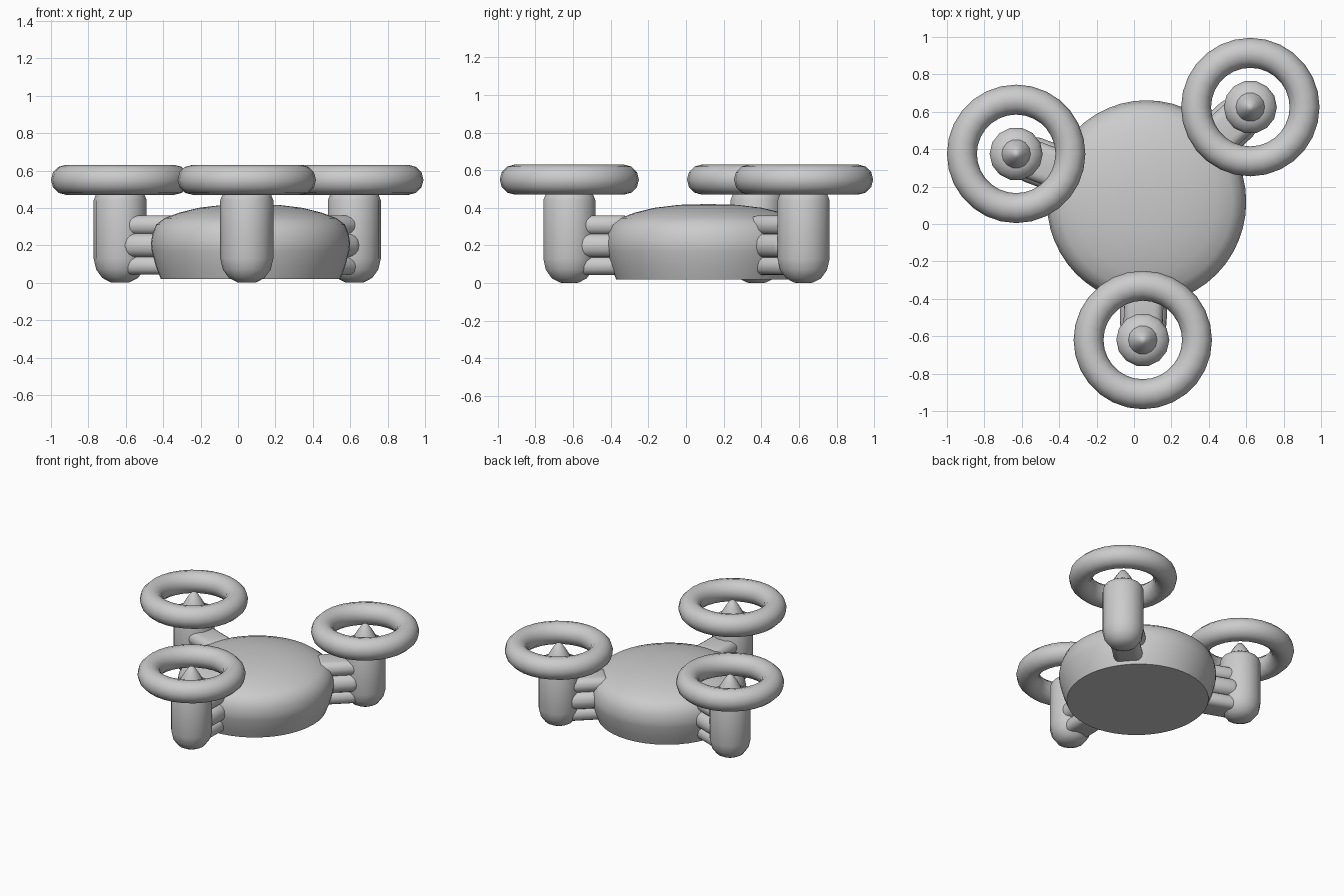
import bpy, bmesh, math
from mathutils import Vector

if "Cube" in bpy.data.objects:
    bpy.data.objects.remove(bpy.data.objects["Cube"])

BODY = Vector((0.067, 0.118, 0))
PODS = {"front": (0.047, -0.62), "right": (0.622, 0.625), "left": (-0.63, 0.375)}


def add_object(name, bm, loc, rot=0.0, angle=40):
    bmesh.ops.recalc_face_normals(bm, faces=bm.faces)
    mesh = bpy.data.meshes.new(name)
    bm.to_mesh(mesh)
    bm.free()
    ob = bpy.data.objects.new(name, mesh)
    bpy.context.collection.objects.link(ob)
    ob.location = loc
    ob.rotation_euler.z = rot
    bpy.ops.object.select_all(action='DESELECT')
    ob.select_set(True)
    bpy.context.view_layer.objects.active = ob
    bpy.ops.object.shade_smooth_by_angle(angle=math.radians(angle))
    return ob


def lathe(name, profile, loc, sides, closed=False, angle=40):
    """Spin an (r, z) profile around the z axis."""
    bm = bmesh.new()
    vs = [bm.verts.new((r, 0, z)) for r, z in profile]
    edges = [bm.edges.new(p) for p in zip(vs, vs[1:])]
    if closed:
        edges.append(bm.edges.new((vs[-1], vs[0])))
    bmesh.ops.spin(bm, geom=vs + edges, axis=(0, 0, 1), cent=(0, 0, 0),
                   angle=math.tau, steps=sides, use_merge=True)
    bmesh.ops.remove_doubles(bm, verts=bm.verts, dist=0.0005)
    return add_object(name, bm, loc, angle=angle)


def rounded_bar(name, loc, rot, size, bevel):
    bm = bmesh.new()
    bmesh.ops.create_cube(bm, size=1)
    bmesh.ops.scale(bm, vec=size, verts=bm.verts)
    bmesh.ops.bevel(bm, geom=list(bm.edges), offset=bevel, segments=4,
                    profile=0.5, affect='EDGES')
    return add_object(name, bm, loc, rot)


# domed disc body with a flat underside
lathe("body", [(0, 0.02), (0.48, 0.02), (0.507, 0.09), (0.528, 0.17), (0.533, 0.21),
               (0.525, 0.26), (0.505, 0.31), (0.46, 0.345), (0.38, 0.375), (0.28, 0.4),
               (0.15, 0.416), (0, 0.42)], BODY, 48)
bpy.context.object.scale.y = 1.02

pod_profile = [(0, 0), (0.05, 0.002), (0.095, 0.025), (0.128, 0.07), (0.142, 0.13),
               (0.142, 0.44), (0.128, 0.475), (0.08, 0.505), (0, 0.505)]
spinner_profile = [(0, 0.49), (0.08, 0.495), (0.074, 0.515), (0.045, 0.565),
                   (0.02, 0.6), (0, 0.61)]
ring_profile = [(0.29 + 0.08 * math.cos(i * math.tau / 12),
                 0.55 + 0.08 * math.sin(i * math.tau / 12)) for i in range(12)]

for side, (x, y) in PODS.items():
    loc = Vector((x, y, 0))
    # motor pod, nose spinner and rotor ring
    lathe(side + "_pod", pod_profile, loc, 14, angle=50)
    lathe(side + "_spinner", spinner_profile, loc, 14)
    lathe(side + "_ring", ring_profile, loc, 28, closed=True)

    # three stacked bars joining the pod to the body
    d = loc - BODY
    rot = math.atan2(d.y, d.x)
    u = d.normalized()
    for part, z, size, bevel in (
            ("upper", 0.308, (0.30, 0.21, 0.105), 0.048),
            ("middle", 0.2, (0.30, 0.25, 0.13), 0.06),
            ("lower", 0.093, (0.30, 0.20, 0.10), 0.045)):
        c = BODY + u * 0.56
        rounded_bar(f"{side}_{part}_arm", (c.x, c.y, z), rot, size, bevel)
